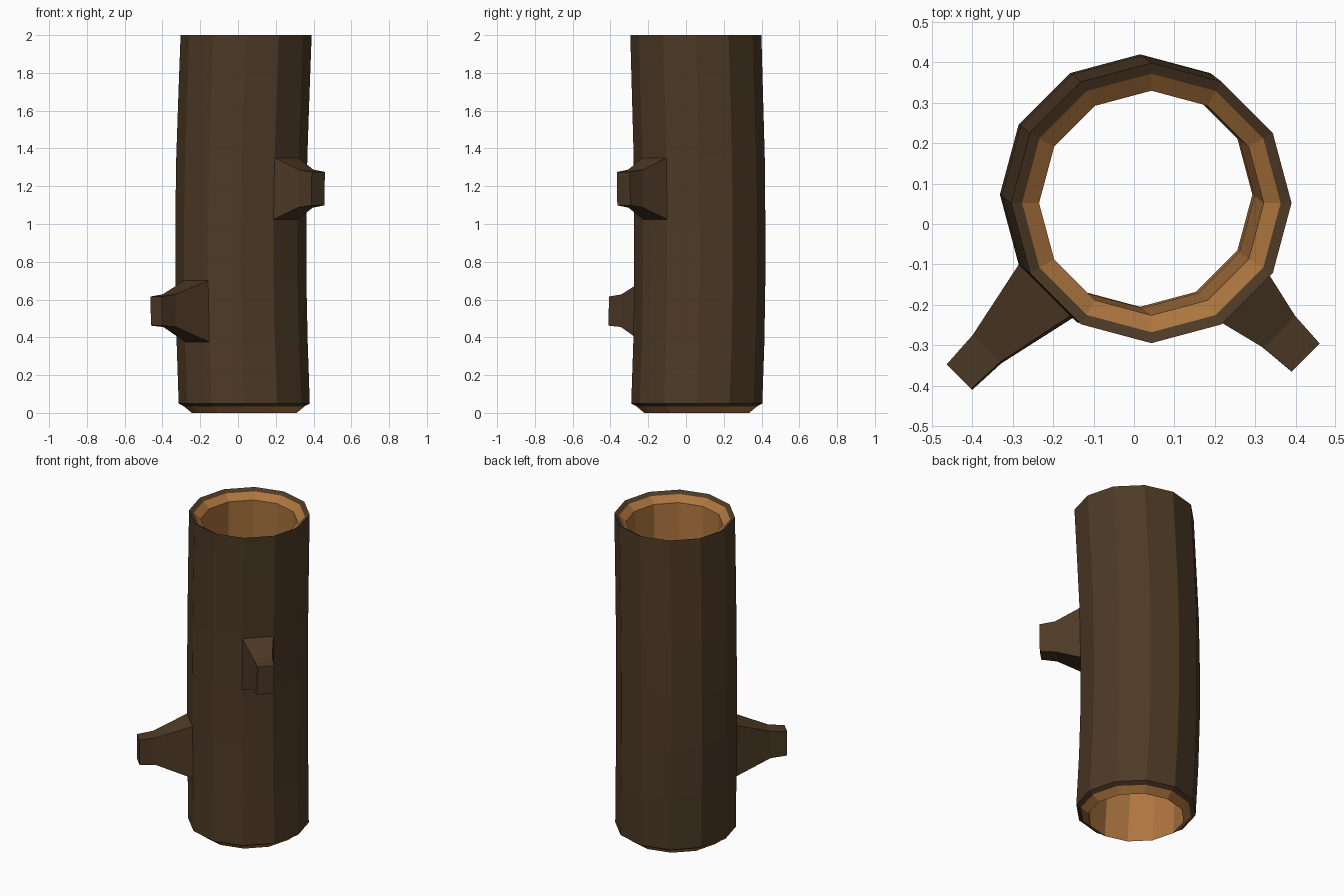
import bpy, bmesh, math
from mathutils import Vector

if "Cube" in bpy.data.objects:
    bpy.data.objects.remove(bpy.data.objects["Cube"])

SIDES = 12
R_OUT, R_LIP, R_IN = 0.347, 0.32, 0.278
# centre line of the bent trunk: x, y, z
PATH = [(.033, .057, .05), (.022, .068, .375), (.015, .073, .70), (.015, .073, 1.025),
        (.02, .07, 1.35), (.031, .061, 1.675), (.043, .052, 2.0)]


def material(name, color):
    m = bpy.data.materials.new(name)
    m.diffuse_color = (*color, 1)
    m.use_nodes = True
    m.node_tree.nodes["Principled BSDF"].inputs["Base Color"].default_value = m.diffuse_color
    return m


bm = bmesh.new()


def ring(centre, radius, drop=0.0):
    x, y, z = centre
    return [bm.verts.new((x + radius * math.cos(2 * math.pi * i / SIDES),
                          y + radius * math.sin(2 * math.pi * i / SIDES), z - drop))
            for i in range(SIDES)]


# closed section: bark up the outside, lip, hollow down the inside, lip
outer = [ring(p, R_OUT) for p in PATH]
top_lip = [ring(PATH[-1], R_LIP, 0.015)]
inner = [ring(p, R_IN, 0.05) for p in reversed(PATH)]
bottom_lip = [ring(PATH[0], R_LIP, 0.015)]
rings = outer + top_lip + inner + bottom_lip
first_inner, last_inner = len(outer), len(outer) + len(inner)

faces = {}
for r, a in enumerate(rings):
    b = rings[(r + 1) % len(rings)]
    for i in range(SIDES):
        j = (i + 1) % SIDES
        f = bm.faces.new((a[i], a[j], b[j], b[i]))
        f.material_index = 1 if first_inner <= r <= last_inner else 0
        faces[r, i] = f


# branch stubs pulled out of single bark facets
def stub(face, sections):
    base = face.calc_center_median()
    shape = [v.co - base for v in face.verts]
    for centre, scale in sections:
        face = bmesh.ops.extrude_discrete_faces(bm, faces=[face])["faces"][0]
        for v, offset in zip(face.verts, shape):
            v.co = Vector(centre) + offset * scale


stub(faces[1, 7], [((-.364, -.31, .541), .53), ((-.432, -.379, .539), .475)])
stub(faces[3, 10], [((.358, -.266, 1.187), .62), ((.424, -.33, 1.187), .545)])

bmesh.ops.recalc_face_normals(bm, faces=bm.faces)
mesh = bpy.data.meshes.new("hollow_log")
bm.to_mesh(mesh)
bm.free()
mesh.materials.append(material("bark", (.075, .042, .019)))
mesh.materials.append(material("inner_wood", (.42, .18, .05)))
log = bpy.data.objects.new("hollow_log", mesh)
bpy.context.collection.objects.link(log)
